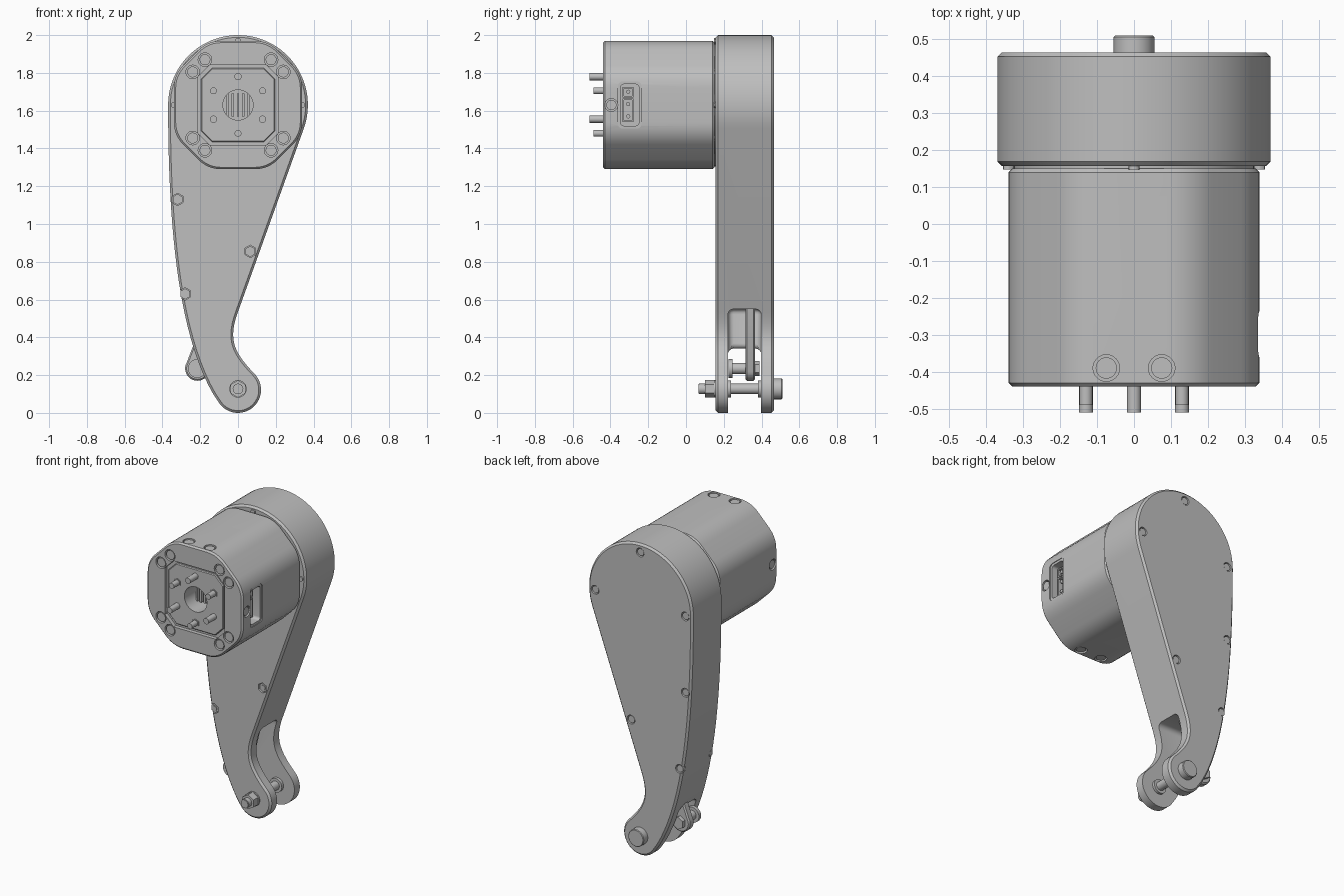
import bpy, bmesh, math
from mathutils import Vector
from mathutils.geometry import interpolate_bezier

if "Cube" in bpy.data.objects:
    bpy.data.objects.remove(bpy.data.objects["Cube"])

grey = bpy.data.materials.new("machined_grey")
grey.use_nodes = True
grey.diffuse_color = (0.52, 0.52, 0.52, 1)
grey.node_tree.nodes["Principled BSDF"].inputs["Base Color"].default_value = (0.52, 0.52, 0.52, 1)
parts = []
FRONT, BACK = Vector((0, -1, 0)), Vector((0, 1, 0))
MID = 1.63  # height of the motor axis


def finish(name, bm):
    bmesh.ops.recalc_face_normals(bm, faces=bm.faces)
    mesh = bpy.data.meshes.new(name)
    bm.to_mesh(mesh)
    bm.free()
    ob = bpy.data.objects.new(name, mesh)
    bpy.context.collection.objects.link(ob)
    mesh.materials.append(grey)
    parts.append(ob)
    return ob


def apply(ob, kind, **settings):
    mod = ob.modifiers.new(kind, kind)
    for key, value in settings.items():
        setattr(mod, key, value)
    bpy.context.view_layer.objects.active = ob
    bpy.ops.object.modifier_apply(modifier=mod.name)


def bevel(ob, width, segments=1):
    apply(ob, "BEVEL", width=width, segments=segments, limit_method="ANGLE",
          angle_limit=math.radians(50))


def cut(ob, cutter):
    apply(ob, "BOOLEAN", operation="DIFFERENCE", solver="EXACT", object=cutter)
    parts.remove(cutter)
    bpy.data.objects.remove(cutter)


def prism(name, outline, start, end, axis="y"):
    """Extrude a flat outline along y (outline is x, z) or x (outline is y, z)."""
    bm = bmesh.new()
    place = (lambda u, v: (u, start, v)) if axis == "y" else (lambda u, v: (start, u, v))
    face = bm.faces.new([bm.verts.new(place(u, v)) for u, v in outline])
    new = bmesh.ops.extrude_face_region(bm, geom=[face])["geom"]
    step = Vector((0, end - start, 0)) if axis == "y" else Vector((end - start, 0, 0))
    bmesh.ops.translate(bm, vec=step, verts=[g for g in new if isinstance(g, bmesh.types.BMVert)])
    return finish(name, bm)


def rod(name, base, direction, radius, length, sides=24, socket=0):
    """Cylinder rising from base; socket sinks a hexagonal drive into its end."""
    bm = bmesh.new()
    bmesh.ops.create_cone(bm, cap_ends=True, segments=sides, radius1=radius,
                          radius2=radius, depth=length)
    bmesh.ops.translate(bm, vec=(0, 0, length / 2), verts=bm.verts)
    if socket:
        bm.normal_update()
        top = max(bm.faces, key=lambda f: f.normal.z)
        bmesh.ops.inset_region(bm, faces=[top], thickness=radius * 0.45)
        for v in top.verts:
            turn = math.atan2(v.co.y, v.co.x) % (math.pi / 3) - math.pi / 6
            v.co.xy *= 0.866 / math.cos(turn)
        hole = bmesh.ops.extrude_face_region(bm, geom=[top])["geom"]
        bmesh.ops.translate(bm, vec=(0, 0, -socket),
                            verts=[g for g in hole if isinstance(g, bmesh.types.BMVert)])
    turn = Vector((0, 0, 1)).rotation_difference(Vector(direction)).to_matrix()
    bmesh.ops.rotate(bm, matrix=turn, verts=bm.verts)
    bmesh.ops.translate(bm, vec=base, verts=bm.verts)
    return finish(name, bm)


def sunk_screw(name, target, point, direction, radius, depth=0.025):
    """Counterbore the target and seat a socket screw just under the surface."""
    d, p = Vector(direction), Vector(point)
    cut(target, rod("bore", p - d * depth, d, radius, depth + 0.02))
    rod(name, p - d * (depth + 0.005), d, radius * 0.8, depth, socket=0.015)


def arc(cx, cz, radius, a0, a1, steps):
    angles = [math.radians(a0 + (a1 - a0) * i / steps) for i in range(steps + 1)]
    return [(cx + radius * math.cos(a), cz + radius * math.sin(a)) for a in angles]


def curve(*points, steps=14):
    return [tuple(p.xy) for p in interpolate_bezier(*[Vector((u, v, 0)) for u, v in points], steps)]


def fillet(points, radius, steps=6):
    """Round every corner of a convex, counterclockwise outline."""
    out = []
    for i, p in enumerate(points):
        p = Vector(p)
        a = (Vector(points[i - 1]) - p).normalized()
        b = (Vector(points[(i + 1) % len(points)]) - p).normalized()
        half = a.angle(b) / 2
        centre = p + (a + b).normalized() * radius / math.sin(half)
        middle = math.degrees(math.atan2(p.y - centre.y, p.x - centre.x))
        sweep = 90 - math.degrees(half)
        out += arc(centre.x, centre.y, radius, middle - sweep, middle + sweep, steps)
    return out


def octagon(h, c):
    return [(x, MID + z) for x, z in ((h, -c), (h, c), (c, h), (-c, h),
                                      (-h, c), (-h, -c), (-c, -h), (c, -h))]


def rectangle(u0, u1, v0, v1):
    return [(u0, v0), (u1, v0), (u1, v1), (u0, v1)]


# Leg link: round head, bowed rear edge, hooked foot
outline = arc(0, MID, 0.37, -20, 180, 44)
outline += curve((-0.37, MID), (-0.37, 1.0), (-0.32, 0.37), (-0.1, 0.05), steps=22)[1:-1]
outline += arc(0, 0.122, 0.122, 217, 405, 24)
outline += curve((0.086, 0.208), (-0.02, 0.32), (-0.055, 0.385), (0, 0.535))[1:]
leg = prism("leg_link", outline, 0.157, 0.465)
bevel(leg, 0.012)

# Fork slot at the foot
slot = prism("slot", [(-0.6, -0.2), (0.4, -0.2), (0.4, 0.55), (-0.265, 0.55),
                      (-0.215, 0.34), (-0.6, 0.34)], 0.222, 0.398)
bevel(slot, 0.03, 4)
cut(leg, slot)

# Cover screws through the link, with sunk nuts on the front
for x, z in ((0, 1.945), (0.32, 1.62), (-0.32, 1.62), (-0.32, 1.13), (0.065, 0.855), (-0.28, 0.63)):
    sunk_screw("cover_screw", leg, (x, 0.465, z), BACK, 0.028)
    if z < 1.5:
        cut(leg, rod("bore", (x, 0.19, z), FRONT, 0.033, 0.06, sides=6))
        rod("cover_nut", (x, 0.195, z), FRONT, 0.029, 0.03, sides=6)
        rod("cover_screw_tip", (x, 0.195, z), FRONT, 0.016, 0.036, sides=16)

# Foot axle with head, nut and spacers
rod("axle", (0, 0.47, 0.127), FRONT, 0.028, 0.4)
bevel(rod("axle_head", (0, 0.46, 0.127), BACK, 0.055, 0.05, socket=0.025), 0.004)
rod("axle_washer", (0, 0.16, 0.127), FRONT, 0.046, 0.012)
rod("axle_nut", (0, 0.15, 0.127), FRONT, 0.046, 0.05, sides=6)
rod("axle_tip", (0, 0.11, 0.127), FRONT, 0.025, 0.045)
for y in (0.22, 0.38):
    rod("axle_spacer", (0, y, 0.127), BACK, 0.045, 0.018)

# Push rod running up inside the link
ends = arc(-0.215, 0.235, 0.065, 150, 345, 18) + arc(-0.1, 0.6, 0.04, -15, 165, 10)
bevel(prism("push_rod", ends, 0.315, 0.365), 0.008)
rod("push_rod_pin", (-0.215, 0.235, 0.235), BACK, 0.03, 0.15)
rod("push_rod_pin_head", (-0.215, 0.225, 0.235), BACK, 0.05, 0.022, socket=0.01)
rod("push_rod_pin_nut", (-0.215, 0.365, 0.235), BACK, 0.04, 0.025, sides=6)

# Motor housing and its collar
motor = prism("motor_housing", fillet(octagon(0.34, 0.16), 0.17), -0.44, 0.15)
bevel(motor, 0.01)
rod("motor_collar", (0, 0.13, MID), BACK, 0.325, 0.04, sides=64)
for x, z in ((0.34, 0), (-0.34, 0), (0, 0.34)):
    rod("collar_stud", (x, 0.148, MID + z), BACK, 0.015, 0.02, sides=12)

# Recessed front flange, stepped, with a hollow ribbed shaft
cut(motor, prism("recess", octagon(0.212, 0.15), -0.5, -0.415))
cut(motor, rod("shaft_bore", (0, -0.3, MID), FRONT, 0.08, 0.3, sides=40))
flange = prism("output_flange", octagon(0.195, 0.138), -0.43, -0.41)
bevel(flange, 0.005)
cut(flange, rod("shaft_bore", (0, -0.3, MID), FRONT, 0.08, 0.3, sides=40))
for i in range(-2, 3):
    prism("shaft_rib", rectangle(i * 0.028 - 0.006, i * 0.028 + 0.006, MID - 0.06, MID + 0.06),
          -0.34, -0.295)

# Ring of six output pins: three plain, three with a socket
for i in range(6):
    a = math.radians(90 + 60 * i)
    x, z = 0.15 * math.cos(a), MID + 0.15 * math.sin(a)
    if i % 2 == 0:
        rod("output_pin", (x, -0.42, z), FRONT, 0.019, 0.09)
    else:
        rod("output_screw", (x, -0.42, z), FRONT, 0.018, 0.07, socket=0.012)
        rod("output_screw_seat", (x, -0.42, z), FRONT, 0.026, 0.014, sides=6)

# Housing screws on the front corners and around the sides
for sx in (-1, 1):
    for sz in (-1, 1):
        for x, z in ((0.175, 0.24), (0.24, 0.175)):
            sunk_screw("front_screw", motor, (sx * x, -0.44, MID + sz * z), FRONT, 0.036)
        sunk_screw("rim_screw", motor, (sx * 0.075, -0.39, MID + sz * 0.34), (0, 0, sz), 0.036)
    sunk_screw("side_screw", motor, (sx * 0.34, -0.395, MID), (sx, 0, 0), 0.034)

# Connector window on the left side
cut(motor, prism("rim", fillet(rectangle(-0.36, -0.236, 1.505, 1.755), 0.025), 0.332, 0.4, "x"))
cut(motor, prism("well", fillet(rectangle(-0.347, -0.249, 1.52, 1.74), 0.018), 0.24, 0.4, "x"))
for low, high in ((1.54, 1.665), (1.67, 1.725)):
    socket = prism("connector", rectangle(-0.335, -0.277, low, high), 0.235, 0.3, "x")
    cut(socket, prism("mouth", rectangle(-0.327, -0.285, low + 0.008, high - 0.008), 0.27, 0.35, "x"))
for z in (1.57, 1.635, 1.7):
    rod("connector_pin", (0.26, -0.306, z), (1, 0, 0), 0.011, 0.035, sides=12)

# Smooth curved walls, keep edges crisp
bpy.ops.object.select_all(action="DESELECT")
for ob in parts:
    ob.select_set(True)
bpy.context.view_layer.objects.active = leg
bpy.ops.object.shade_smooth_by_angle(angle=math.radians(30))
